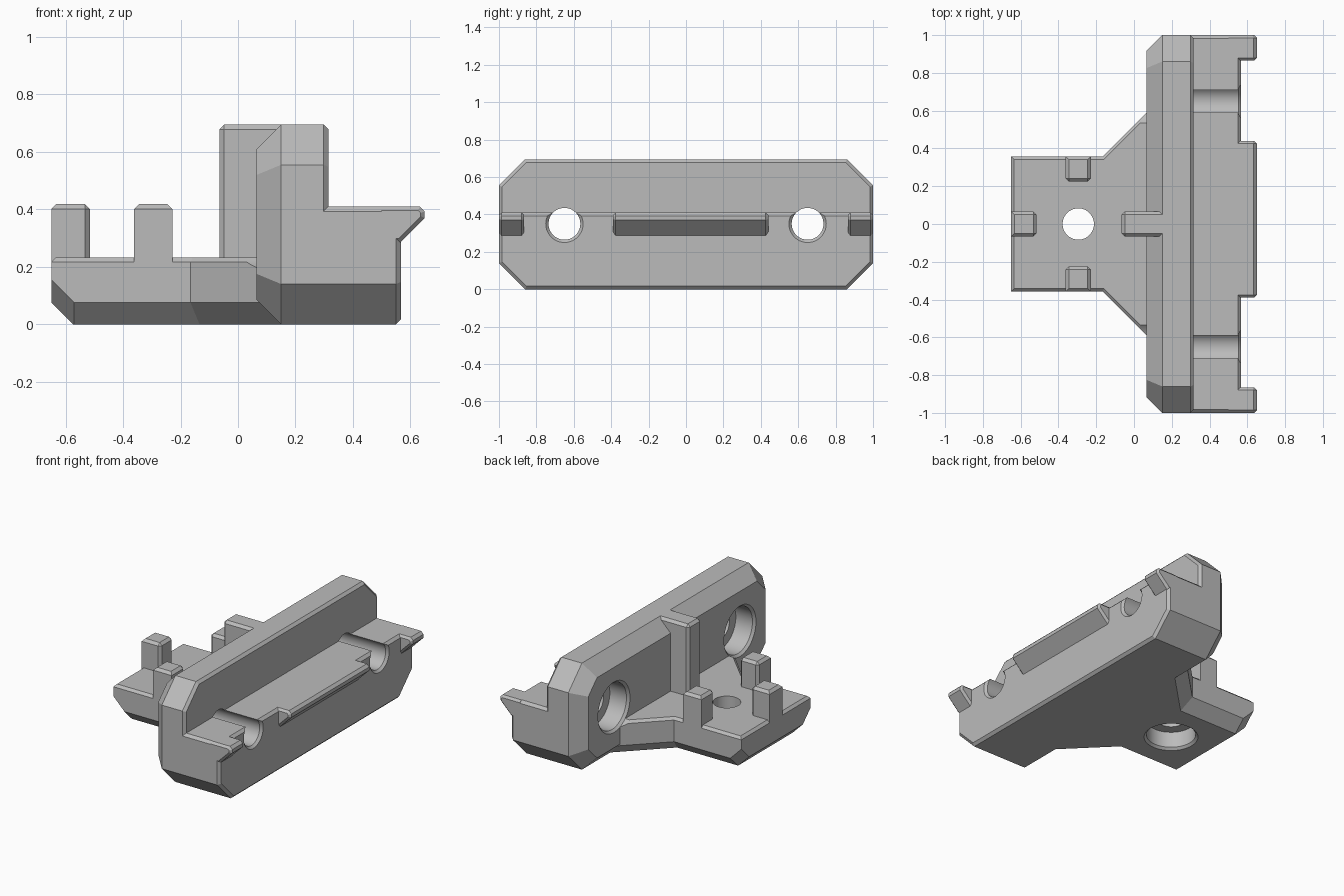
import bpy, bmesh, math
from mathutils import Vector

cube = bpy.data.objects.get("Cube")
if cube:
    bpy.data.objects.remove(cube, do_unlink=True)

grey = bpy.data.materials.new("plain_grey")
grey.use_nodes = True
colour = (0.5, 0.5, 0.5, 1)
grey.diffuse_color = colour
grey.node_tree.nodes["Principled BSDF"].inputs["Base Color"].default_value = colour


def solid(name, rings, bevels=(), clips=()):
    """Skin a stack of matching rings, cap it, then chamfer and clip it."""
    bm = bmesh.new()
    loops = [[bm.verts.new(p) for p in ring] for ring in rings]
    n = len(loops[0])
    for a, b in zip(loops, loops[1:]):
        for i in range(n):
            j = (i + 1) % n
            bm.faces.new((a[i], a[j], b[j], b[i]))
    bm.faces.new(loops[0])
    bm.faces.new(loops[-1])
    bmesh.ops.recalc_face_normals(bm, faces=bm.faces)
    for width, rule in bevels:
        edges = [e for e in bm.edges if rule(e.verts[0].co, e.verts[1].co)]
        bmesh.ops.bevel(bm, geom=edges, offset=width, segments=1,
                        affect='EDGES', clamp_overlap=True)
    for point, normal in clips:
        geom = bm.verts[:] + bm.edges[:] + bm.faces[:]
        bmesh.ops.bisect_plane(bm, geom=geom, plane_co=point, plane_no=normal,
                               clear_outer=True)
        bmesh.ops.holes_fill(bm, edges=[e for e in bm.edges if e.is_boundary])
    bmesh.ops.recalc_face_normals(bm, faces=bm.faces)
    mesh = bpy.data.meshes.new(name)
    bm.to_mesh(mesh)
    bm.free()
    mesh.materials.append(grey)
    obj = bpy.data.objects.new(name, mesh)
    bpy.context.collection.objects.link(obj)
    return obj


def on(axis, value):
    """Rule: edge lies in the plane axis = value."""
    return lambda a, b: abs(a[axis] - value) < 1e-4 and abs(b[axis] - value) < 1e-4


def block(name, x, y, z, rule):
    ring = [(x[0], y[0]), (x[1], y[0]), (x[1], y[1]), (x[0], y[1])]
    return solid(name, [[(*p, h) for p in ring] for h in z], [(0.017, rule)])


def octagon(x, d):
    """Outline of the bar, inset by d."""
    w, lo, hi = 1 - d, d, 0.695 - d
    c = 0.14 - 0.586 * d
    half = [(w - c, lo), (w, lo + c), (w, hi - c), (w - c, hi)]
    return [(x, y, z) for y, z in half] + [(x, -y, z) for y, z in reversed(half)]


def bore(name, centre, axis, steps):
    """Stepped round cutter along x or z, from (position, radius) steps."""
    rings = []
    for pos, r in steps:
        turn = [2 * math.pi * i / 48 for i in range(48)]
        offs = [(r * math.cos(t), r * math.sin(t)) for t in turn]
        if axis == 'x':
            rings.append([(pos, centre[0] + u, centre[1] + v) for u, v in offs])
        else:
            rings.append([(centre[0] + u, centre[1] + v, pos) for u, v in offs])
    obj = solid(name, rings)
    obj.hide_render = True
    return obj


# Tall back plate with a deep chamfer on one side
bracket = solid("mounting_bracket", [octagon(0.065, 0.085), octagon(0.15, 0),
                                     octagon(0.298, 0), octagon(0.315, 0.017)])
parts = []

# Ledge in front of the plate
half = [(0.86, 0), (1, 0.14), (1, 0.41)]
outline = half + [(-y, z) for y, z in reversed(half)]
parts.append(solid("ledge", [[(x, y, z) for y, z in outline] for x in (0.2, 0.567)],
                   [(0.017, lambda a, b: on(0, 0.567)(a, b)
                     or (on(2, 0.41)(a, b) and abs(a.y - b.y) < 0.01))]))

# Overhanging lips on the ledge
lip = [(0.5, 0.41), (0.633, 0.41), (0.65, 0.393), (0.65, 0.37), (0.565, 0.285), (0.5, 0.285)]
for name, lo, hi in (("right_lip", -1, -0.865), ("middle_lip", -0.39, 0.44),
                     ("left_lip", 0.865, 1)):
    parts.append(solid(name, [[(x, y, z) for x, z in lip] for y in (lo, hi)],
                       [(0.014, lambda a, b, lo=lo, hi=hi: (a + b).x > 1.05
                         and (on(1, lo)(a, b) or on(1, hi)(a, b)))]))

# Flared base with chamfered underside and clipped lower corners
side = [(-0.65, 0.358), (-0.165, 0.358), (0.2, 0.723)]
plan = side + [(x, -y) for x, y in reversed(side)]
outer = lambda a, b: (a + b).x < 0.35
parts.append(solid(
    "base", [[(x, y, z) for x, y in plan] for z in (0, 0.232)],
    [(0.075, lambda a, b: on(2, 0)(a, b) and outer(a, b)),
     (0.016, lambda a, b: on(2, 0.232)(a, b) and outer(a, b))],
    [(Vector((-0.65, s * 0.358, 0.155)), Vector((-1, s, -1))) for s in (-1, 1)]))

# Upright rib and three pegs
parts.append(block("rib", (-0.065, 0.2), (-0.066, 0.066), (0.1, 0.695),
                   lambda a, b: (on(2, 0.695)(a, b) and (a + b).x < 0.3)
                   or on(0, -0.065)(a, b) and abs(a.z - b.z) > 0.1))
parts.append(block("end_peg", (-0.65, -0.515), (-0.066, 0.066), (0.16, 0.418),
                   lambda a, b: on(2, 0.418)(a, b)
                   or on(0, -0.515)(a, b) and abs(a.z - b.z) > 0.1))
for name, s in (("front_peg", -1), ("back_peg", 1)):
    parts.append(block(name, (-0.362, -0.228), sorted((s * 0.225, s * 0.358)), (0.16, 0.418),
                       lambda a, b, s=s: on(2, 0.418)(a, b)
                       or on(1, s * 0.225)(a, b) and abs(a.z - b.z) > 0.1))

# Screw holes: two through the bar, one through the base
cutters = [bore(n, (y, 0.35), 'x', [(-0.2, 0.165), (0.065, 0.165), (0.08, 0.15), (0.2, 0.15),
                                    (0.2001, 0.085), (0.552, 0.085), (0.567, 0.1), (0.7, 0.1)])
           for n, y in (("front_bore", -0.65), ("back_bore", 0.65))]
cutters.append(bore("base_bore", (-0.295, 0), 'z',
                    [(-0.1, 0.165), (0, 0.165), (0.015, 0.15), (0.12, 0.15),
                     (0.1201, 0.083), (0.4, 0.083)]))

# Merge parts and cut the holes
bpy.context.view_layer.objects.active = bracket
bracket.select_set(True)
for operation, group in (('UNION', parts), ('DIFFERENCE', cutters)):
    for obj in group:
        mod = bracket.modifiers.new(obj.name, 'BOOLEAN')
        mod.operation, mod.solver, mod.object = operation, 'EXACT', obj
        bpy.ops.object.modifier_apply(modifier=mod.name)
        bpy.data.objects.remove(obj, do_unlink=True)
bpy.ops.object.shade_smooth_by_angle(angle=math.radians(20))
